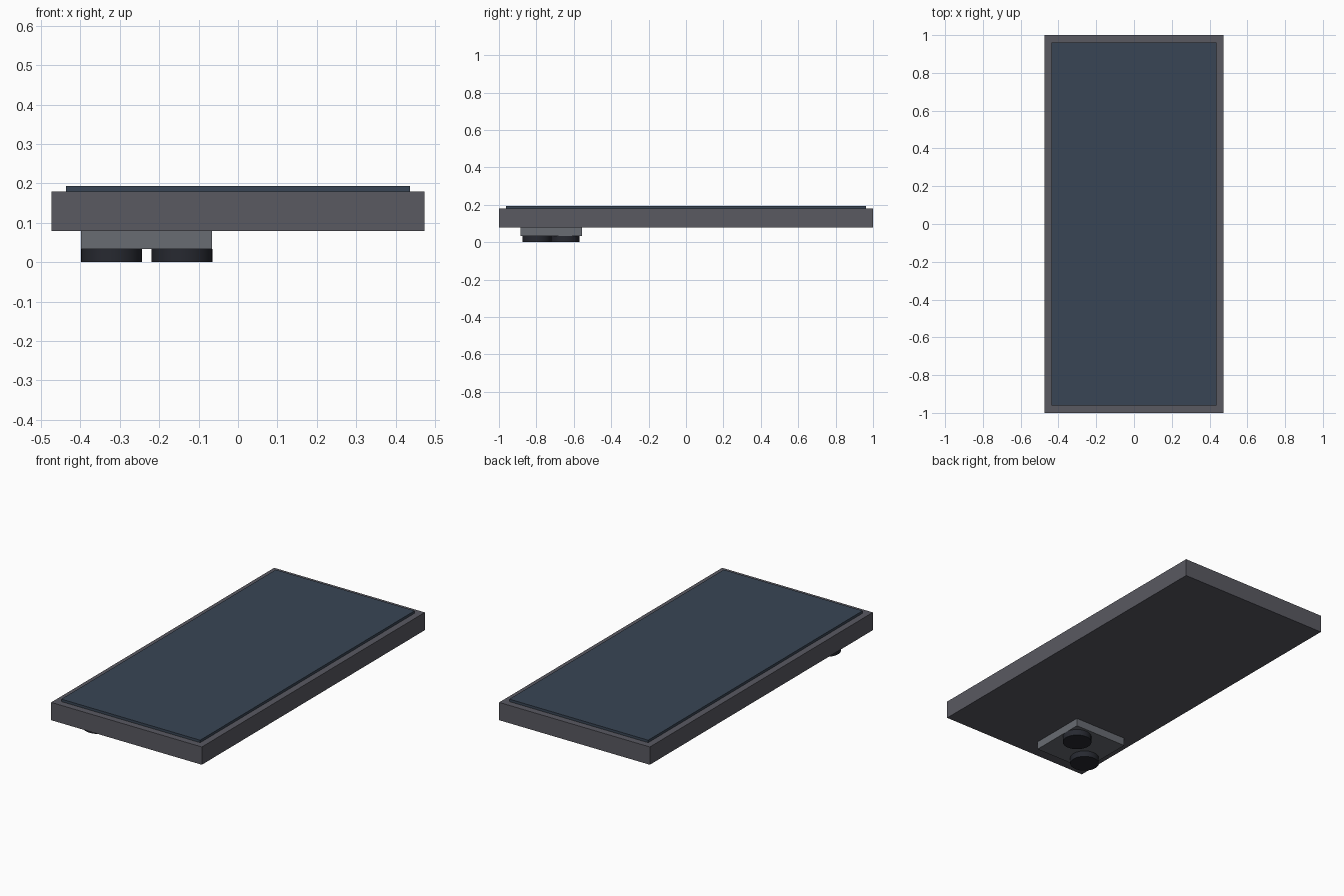
import bpy
import bmesh
from mathutils import Matrix, Vector

if "Cube" in bpy.data.objects:
    bpy.data.objects.remove(bpy.data.objects["Cube"])


def material(name, rgb):
    mat = bpy.data.materials.new(name)
    mat.diffuse_color = (*rgb, 1.0)
    mat.use_nodes = True
    mat.node_tree.nodes["Principled BSDF"].inputs["Base Color"].default_value = mat.diffuse_color
    return mat


def add_object(name, bm, mat):
    mesh = bpy.data.meshes.new(name)
    bm.to_mesh(mesh)
    bm.free()
    mesh.materials.append(mat)
    obj = bpy.data.objects.new(name, mesh)
    bpy.context.collection.objects.link(obj)
    return obj


def box(name, low, high, mat):
    low, high = Vector(low), Vector(high)
    bm = bmesh.new()
    bmesh.ops.create_cube(bm, size=1.0)
    bmesh.ops.scale(bm, vec=high - low, verts=bm.verts)
    bmesh.ops.translate(bm, vec=(low + high) / 2, verts=bm.verts)
    return add_object(name, bm, mat)


def disc(name, x, y, radius, z0, z1, mat):
    bm = bmesh.new()
    bmesh.ops.create_cone(bm, cap_ends=True, segments=32, radius1=radius,
                          radius2=radius, depth=z1 - z0,
                          matrix=Matrix.Translation((x, y, (z0 + z1) / 2)))
    # smooth wall, flat caps
    for face in bm.faces:
        face.smooth = len(face.verts) == 4
    for edge in bm.edges:
        edge.smooth = all(f.smooth for f in edge.link_faces)
    return add_object(name, bm, mat)


case_grey = material("case_grey", (0.10, 0.10, 0.12))
screen_blue = material("screen_blue", (0.04, 0.06, 0.09))
plate_grey = material("plate_grey", (0.14, 0.15, 0.17))
lens_black = material("lens_black", (0.02, 0.022, 0.03))

# Phone case and the slightly raised screen
box("phone_body", (-0.473, -1.0, 0.079), (0.473, 1.0, 0.18), case_grey)
box("screen", (-0.436, -0.962, 0.18), (0.436, 0.962, 0.194), screen_blue)

# Camera plate on the back with two diagonal lenses
box("camera_plate", (-0.398, -0.886, 0.034), (-0.066, -0.556, 0.079), plate_grey)
for i, (x, y) in enumerate([(-0.321, -0.797), (-0.142, -0.646)], 1):
    disc(f"camera_lens_{i}", x, y, 0.077, 0.0, 0.034, lens_black)
